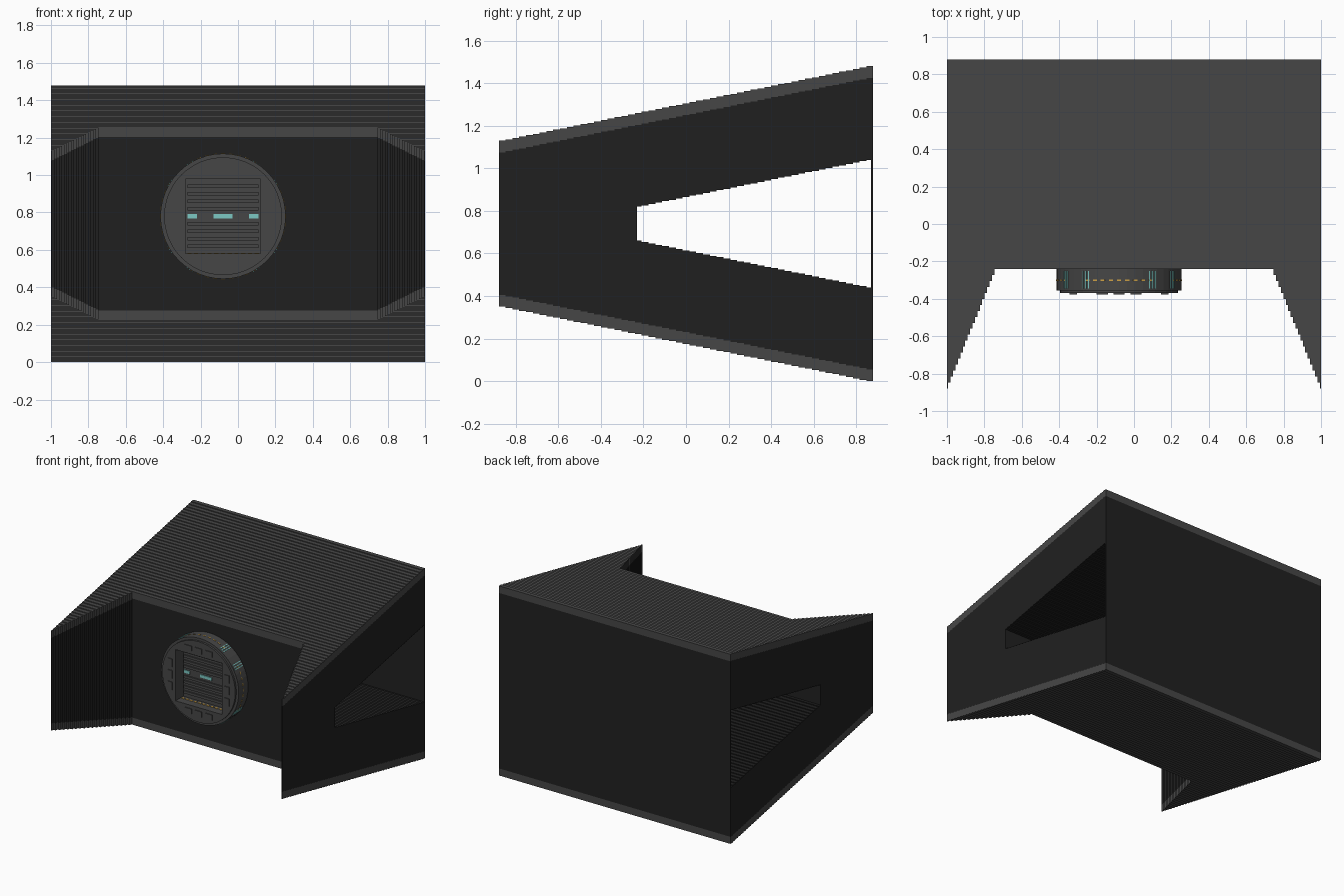
import bpy, bmesh, math
from mathutils import Matrix, Vector

if "Cube" in bpy.data.objects:
    bpy.data.objects.remove(bpy.data.objects["Cube"])


def material(name, rgb):
    m = bpy.data.materials.new(name)
    m.diffuse_color = (*rgb, 1)
    m.use_nodes = True
    m.node_tree.nodes["Principled BSDF"].inputs["Base Color"].default_value = m.diffuse_color
    return m


DARK = material("near_black", (0.0145, 0.0145, 0.0145))
GREY = material("dark_grey", (0.062, 0.062, 0.062))
CYAN = material("pale_cyan", (0.2, 0.58, 0.55))
GOLD = material("amber", (0.62, 0.36, 0.06))


def add_box(bm, x0, x1, y0, y1, z0, z1, spin=None):
    size = (x1 - x0, y1 - y0, z1 - z0)
    mid = ((x0 + x1) / 2, (y0 + y1) / 2, (z0 + z1) / 2)
    mat = Matrix.Translation(mid) @ Matrix.Diagonal((*size, 1))
    bmesh.ops.create_cube(bm, size=1, matrix=(spin @ mat) if spin else mat)


def finish(name, bm, mat):
    bmesh.ops.recalc_face_normals(bm, faces=bm.faces)
    me = bpy.data.meshes.new(name)
    bm.to_mesh(me)
    bm.free()
    me.materials.append(mat)
    ob = bpy.data.objects.new(name, me)
    bpy.context.collection.objects.link(ob)
    return ob


# Stepped shell: thin slabs from front to back, flaring in height
N, FRONT, RECESS, MID = 55, -0.88, 20, 0.74
STEP = 1.76 / N
PLATE = 0.055
top, bottom, body = bmesh.new(), bmesh.new(), bmesh.new()
for i in range(N):
    y0, y1 = FRONT + i * STEP, FRONT + (i + 1) * STEP
    half = 0.39 + 0.35 * i / (N - 1)
    if i < RECESS:  # two wedge cheeks beside the front recess
        inner = 1.0 - 0.26 * (i + 0.5) / RECESS
        spans = [(-1, -inner), (inner, 1)]
    else:
        spans = [(-1, 1)]
    for x0, x1 in spans:
        add_box(top, x0, x1, y0, y1, MID + half - PLATE, MID + half)
        add_box(bottom, x0, x1, y0, y1, MID - half, MID - half + PLATE)
        core = half - PLATE
        if i < RECESS:
            add_box(body, x0, x1, y0, y1, MID - core, MID + core)
        else:  # tapered tunnel running through from side to side
            gap = 0.08 + 0.22 * (i - RECESS) / (N - 1 - RECESS)
            add_box(body, x0, x1, y0, y1, MID + gap, MID + core)
            add_box(body, x0, x1, y0, y1, MID - core, MID - gap)
            if i == RECESS:  # thin wall closing the tunnel at the front
                add_box(body, -1, 1, y0, y0 + 0.01, MID - gap, MID + gap)
            if i == N - 1:  # thin wall closing the tunnel at the back
                add_box(body, -1, 1, y1 - 0.01, y1, MID - gap, MID + gap)
finish("top_plate", top, GREY)
finish("bottom_plate", bottom, GREY)
finish("side_and_back_body", body, DARK)

# Round dial on the recessed wall
CX, CZ, R = -0.08, 0.78, 0.335
bm = bmesh.new()
rings = []
for r, y in ((R, -0.24), (R, -0.355), (R - 0.02, -0.355), (R - 0.02, -0.37)):
    rings.append([bm.verts.new((CX + r * math.cos(a * math.tau / 48), y,
                                CZ + r * math.sin(a * math.tau / 48))) for a in range(48)])
for a, b in zip(rings, rings[1:]):
    for k in range(48):
        bm.faces.new((a[k], a[(k + 1) % 48], b[(k + 1) % 48], b[k]))
bm.faces.new(rings[0])
bm.faces.new(rings[-1])
dial = finish("dial", bm, GREY)

# Square window sunk into the dial
bm = bmesh.new()
add_box(bm, CX - 0.2, CX + 0.2, -0.45, -0.275, CZ - 0.2, CZ + 0.2)
cutter = finish("dial_recess_cutter", bm, GREY)
cutter.hide_render = True
cutter.display_type = 'WIRE'
cut = dial.modifiers.new("recess", 'BOOLEAN')
cut.operation = 'DIFFERENCE'
cut.solver = 'EXACT'
cut.object = cutter

# Ribs on the sunk panel, and raised blocks round the dial face
bm = bmesh.new()
for k in range(-4, 5):
    if k:
        z = CZ + k * 0.04
        add_box(bm, CX - 0.19, CX + 0.19, -0.285, -0.274, z - 0.01, z + 0.01)
finish("panel_ribs", bm, GREY)


def spin_at(angle):
    return Matrix.Translation((CX, 0, CZ)) @ Matrix.Rotation(angle, 4, 'Y')


bm = bmesh.new()
for k in range(4):
    for off in (-0.09, 0, 0.09):
        add_box(bm, off - 0.03, off + 0.03, -0.376, -0.369, 0.225, 0.265, spin_at(k * math.pi / 2))
finish("face_blocks", bm, GREY)

# Cyan readout bars on the panel
bm = bmesh.new()
for x, w in ((-0.165, 0.025), (0, 0.05), (0.165, 0.025)):
    add_box(bm, CX + x - w, CX + x + w, -0.281, -0.274, CZ - 0.011, CZ + 0.011)
finish("readout_bars", bm, CYAN)

# Cyan strips across the rim, in clusters
bm = bmesh.new()
for k in range(4):
    for side in (-1, 1):
        for off in (-3, 0, 3):
            spin = spin_at(k * math.pi / 2 + side * math.radians(32 + off))
            add_box(bm, -0.003, 0.003, -0.345, -0.25, R - 0.004, R + 0.003, spin)
finish("rim_strips", bm, CYAN)

# Amber dashes round the rim and along the floor of the sunk window
bm = bmesh.new()
for k in range(48):
    if k % 12 not in (5, 6, 7):
        add_box(bm, -0.011, 0.011, -0.304, -0.297, R - 0.004, R + 0.002,
                spin_at(k * math.tau / 48))
for k in range(-5, 6):
    x = CX + k * 0.036
    add_box(bm, x - 0.011, x + 0.011, -0.312, -0.3, CZ - 0.202, CZ - 0.196)
finish("amber_dashes", bm, GOLD)
